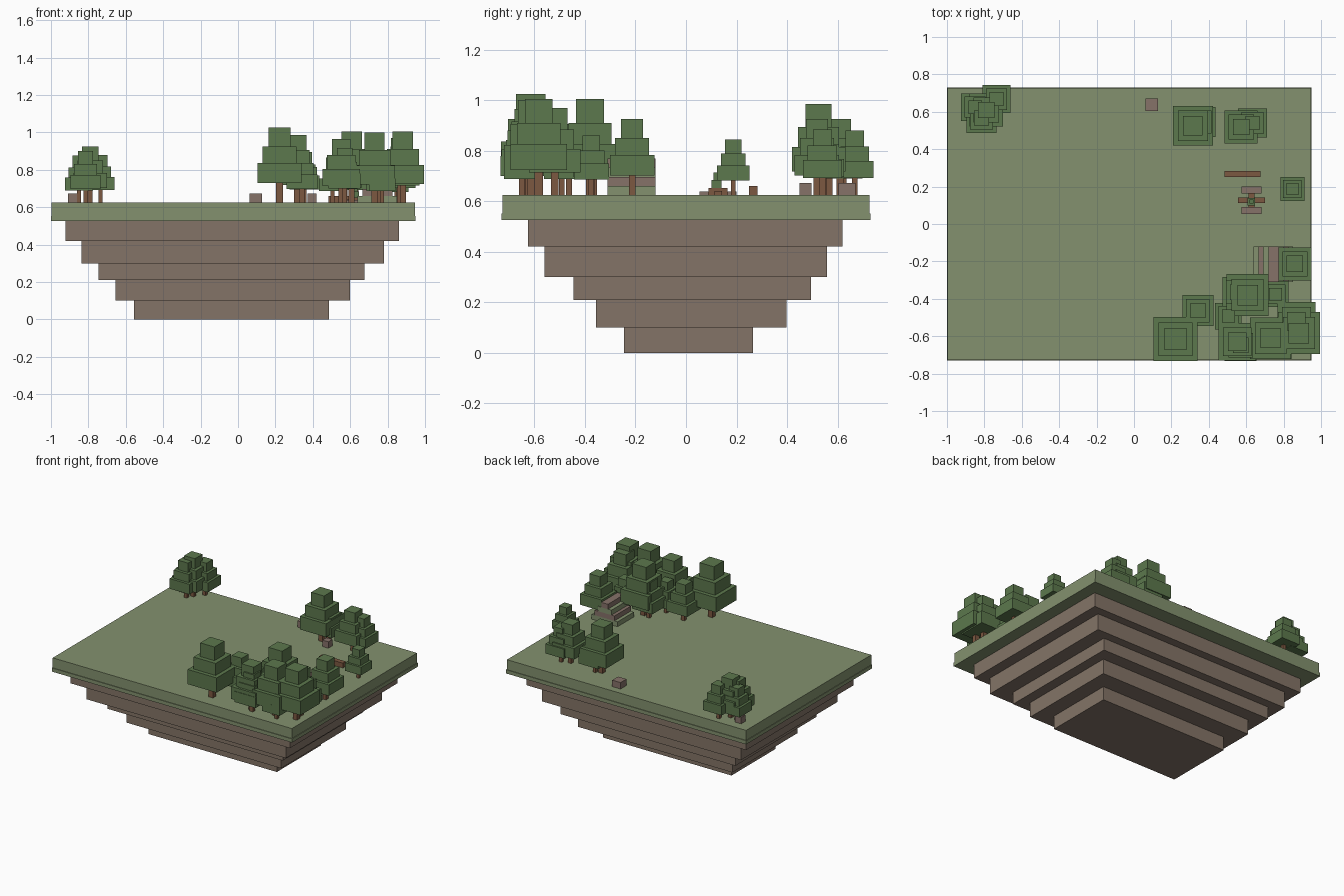
import bpy, bmesh

if "Cube" in bpy.data.objects:
    bpy.data.objects.remove(bpy.data.objects["Cube"])


def srgb(r, g, b):
    return [((c / 255 + 0.055) / 1.055) ** 2.4 for c in (r, g, b)] + [1.0]


def material(name, rgb):
    m = bpy.data.materials.new(name)
    m.diffuse_color = srgb(*rgb)
    m.use_nodes = True
    m.node_tree.nodes["Principled BSDF"].inputs["Base Color"].default_value = m.diffuse_color
    return m


GRASS = material("pale grass green", (131, 145, 110))
LEAF = material("forest green", (92, 120, 77))
EARTH = material("earth brown", (132, 116, 103))
WOOD = material("red brown wood", (124, 88, 65))
STONE = material("stone brown", (134, 114, 105))
MATS = [GRASS, LEAF, EARTH, WOOD, STONE]


def blocks(name, boxes):
    """One object made of boxes: (x0, x1, y0, y1, z0, z1, material)."""
    bm = bmesh.new()
    mats = [m for m in MATS if any(b[6] is m for b in boxes)]
    for x0, x1, y0, y1, z0, z1, mat in boxes:
        verts = bmesh.ops.create_cube(bm, size=1)["verts"]
        for v in verts:
            v.co = ((x0 + x1) / 2 + v.co.x * (x1 - x0),
                    (y0 + y1) / 2 + v.co.y * (y1 - y0),
                    (z0 + z1) / 2 + v.co.z * (z1 - z0))
        for f in {f for v in verts for f in v.link_faces}:
            f.material_index = mats.index(mat)
    me = bpy.data.meshes.new(name)
    bm.to_mesh(me)
    bm.free()
    for m in mats:
        me.materials.append(m)
    ob = bpy.data.objects.new(name, me)
    bpy.context.collection.objects.link(ob)
    return ob


def centred(x, y, w, d, z0, z1, mat):
    return (x - w / 2, x + w / 2, y - d / 2, y + d / 2, z0, z1, mat)


TOP = 0.625  # height of the lawn

# Stepped earth underside
blocks("earth_steps", [
    (-0.555, 0.487, -0.245, 0.265, 0.0, 0.10, EARTH),
    (-0.655, 0.60, -0.357, 0.398, 0.10, 0.21, EARTH),
    (-0.747, 0.675, -0.445, 0.494, 0.21, 0.30, EARTH),
    (-0.837, 0.78, -0.56, 0.558, 0.30, 0.42, EARTH),
    (-0.922, 0.86, -0.626, 0.62, 0.42, 0.525, EARTH),
])

# Two-layer lawn
blocks("lawn", [
    (-1.0, 0.95, -0.731, 0.731, 0.525, 0.552, GRASS),
    (-0.996, 0.945, -0.726, 0.726, 0.552, TOP, GRASS),
])

# Trees: x, y, height; each is a trunk and three stacked crown boxes
TREES = [
    (0.222, -0.615, 0.40), (0.342, -0.463, 0.28), (0.607, -0.38, 0.38),
    (0.555, -0.365, 0.28), (0.505, -0.492, 0.24), (0.553, -0.63, 0.34),
    (0.57, -0.648, 0.29), (0.73, -0.61, 0.375), (0.77, -0.65, 0.24),
    (0.882, -0.583, 0.38), (0.868, -0.52, 0.345), (0.757, -0.375, 0.235),
    (0.86, -0.213, 0.30),
    (0.847, 0.187, 0.22), (0.315, 0.525, 0.36), (0.355, 0.545, 0.27),
    (0.573, 0.518, 0.30), (0.634, 0.54, 0.26),
    (-0.79, 0.61, 0.30), (-0.735, 0.668, 0.255), (-0.815, 0.567, 0.275),
    (-0.85, 0.625, 0.25),
]
for i, (x, y, h) in enumerate(TREES):
    w = h * 0.59
    zs = [TOP + h * k for k in (0.26, 0.53, 0.75, 1.0)]
    tree = [centred(x, y, w * 0.15, w * 0.15, TOP, zs[0], WOOD)]
    for k, s in enumerate((1.0, 0.76, 0.49)):
        tree.append(centred(x, y, w * s, w * s, zs[k], zs[k + 1], LEAF))
    blocks(f"tree_{i + 1}", tree)

# Stepped tent with alternating stripes
tent = []
for k, (half, mat) in enumerate([(0.105, GRASS), (0.08, STONE),
                                 (0.055, GRASS), (0.027, STONE)]):
    z = TOP + 0.036 * k
    tent.append(centred(0.745, -0.215, half * 2, 0.19, z, z + 0.036, mat))
blocks("tent", tent)

# Campfire: ring stones, crossed logs and a small flame
fire = (0.628, 0.127)
blocks("fire_stones", [centred(fire[0], fire[1] + s * 0.055, 0.105, 0.036,
                               TOP, TOP + 0.014, STONE) for s in (-1, 1)])
blocks("fire_logs", [
    centred(fire[0], fire[1], 0.145, 0.03, TOP, TOP + 0.016, WOOD),
    centred(fire[0], fire[1], 0.03, 0.075, TOP, TOP + 0.028, WOOD),
])
blocks("flame", [
    centred(fire[0], 0.12, 0.04, 0.04, 0.653, 0.685, LEAF),
    centred(fire[0], 0.12, 0.022, 0.022, 0.685, 0.714, LEAF),
])

# Log bench beside the fire
blocks("log_bench", [(0.484, 0.677, 0.25, 0.284, TOP, 0.66, WOOD)])

# Loose boulders
for i, (x, y, w) in enumerate([(0.095, 0.637, 0.068), (0.395, 0.473, 0.048),
                               (-0.885, 0.635, 0.05)]):
    blocks(f"boulder_{i + 1}", [centred(x, y, w, w, TOP, TOP + 0.047, STONE)])
